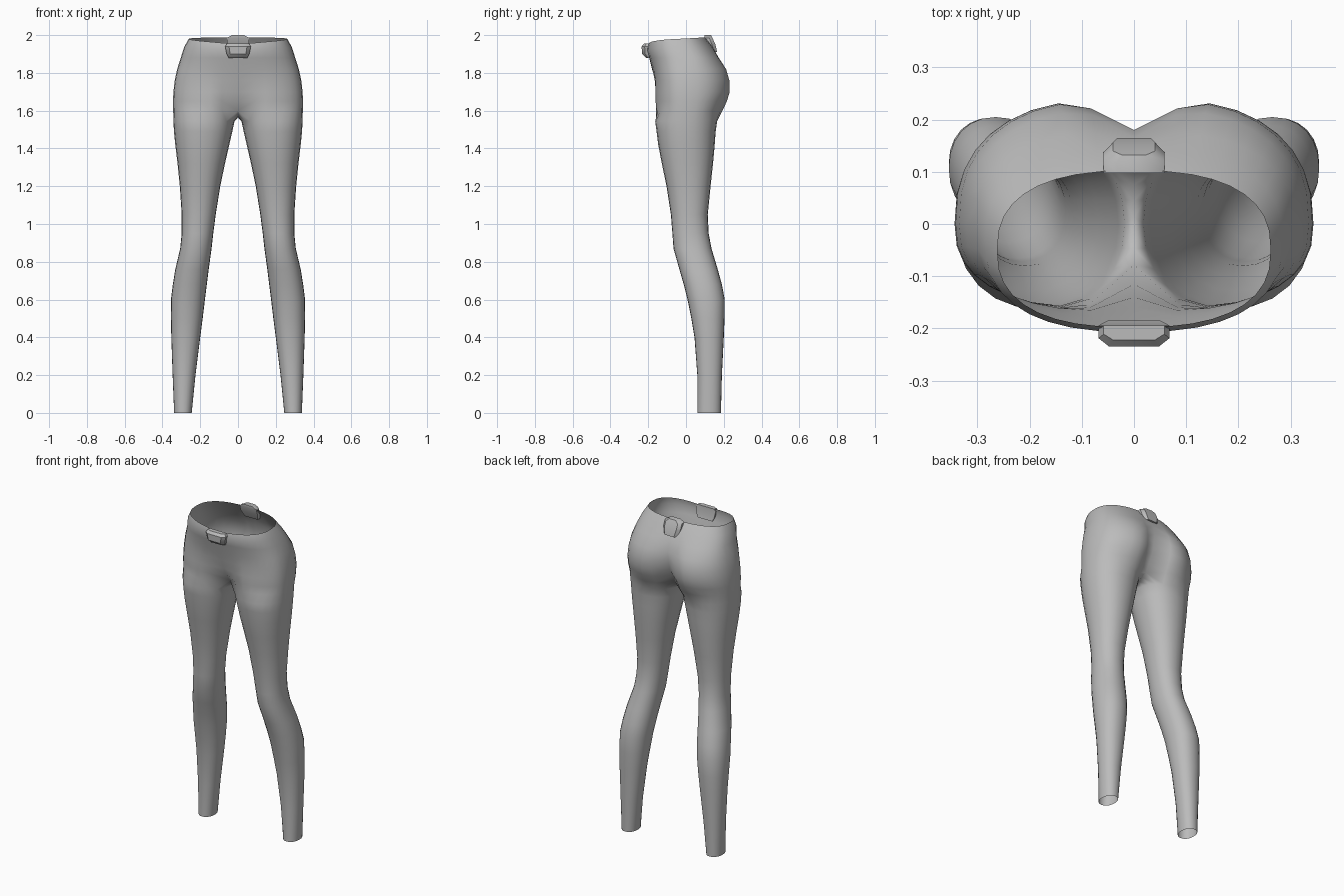
import bpy, bmesh, math

if "Cube" in bpy.data.objects:
    bpy.data.objects.remove(bpy.data.objects["Cube"])

grey = bpy.data.materials.new("grey fabric")
grey.diffuse_color = (0.5, 0.5, 0.5, 1)
grey.use_nodes = True
grey.node_tree.nodes["Principled BSDF"].inputs["Base Color"].default_value = grey.diffuse_color

ARC, INNER = 19, 5          # outer arc points, inner thigh points


def spow(v, p):
    return math.copysign(abs(v) ** p, v)


def leg_ring(z, x0, x1, yf, yb):
    """Closed ring around one leg, starting at the front inner corner."""
    cx, cy, rx, ry = (x0 + x1) / 2, (yf + yb) / 2, (x1 - x0) / 2, (yb - yf) / 2
    pts = []
    for i in range(ARC + INNER):
        a = math.radians(-135 + 15 * i)
        pts.append((cx + rx * spow(math.cos(a), 0.92),
                    cy + ry * spow(math.sin(a), 0.92), z))
    return pts


def hip_ring(zf, zb, hw, yc, yf, yb, fdip, bdip):
    """Half outline of the hips from front centre to back centre."""
    pts = []
    for i in range(ARC):
        a = math.radians(-90 + 10 * i)
        x = 0.0 if i in (0, ARC - 1) else hw * math.cos(a) ** 0.8
        s = spow(math.sin(a), 0.8)
        groove = max(0, 1 - x / 0.17) ** 2
        if s < 0:
            y = yc + s * (yc - yf) + fdip * groove
        else:
            y = yc + s * (yb - yc) - bdip * groove
        t = ((math.sin(a) + 1) / 2) ** 0.35
        pts.append((x, y, zf + (zb - zf) * t))
    return pts


# z, inner x, outer x, front y, back y
LEG = [
    (0.00, .245, .338, .060, .185), (0.20, .225, .346, .060, .190),
    (0.40, .200, .353, .045, .200), (0.50, .187, .355, .028, .204),
    (0.60, .175, .355, .008, .205), (0.68, .165, .345, -.012, .190),
    (0.76, .155, .332, -.035, .168), (0.87, .140, .306, -.066, .135),
    (0.95, .131, .298, -.072, .120), (1.05, .118, .298, -.080, .115),
    (1.20, .094, .308, -.103, .130), (1.32, .069, .320, -.128, .143),
    (1.42, .046, .332, -.147, .152), (1.49, .030, .339, -.156, .157),
    (1.545, .018, .342, -.163, .165),
]
# front z, back z, half width, widest y, front y, back y, front dip, back dip
HIPS = [
    (1.60, 1.60, .343, 0, -.168, .205, .09, .10),
    (1.65, 1.65, .344, 0, -.170, .230, .055, .10),
    (1.70, 1.70, .342, 0, -.170, .245, .03, .085),
    (1.76, 1.76, .335, 0, -.170, .243, .01, .07),
    (1.82, 1.82, .322, 0, -.180, .225, 0, .045),
    (1.88, 1.88, .303, 0, -.195, .180, 0, .015),
    (1.92, 1.94, .285, -.03, -.207, .140, 0, 0),
    (1.95, 1.988, .262, -.05, -.198, .102, 0, 0),
]

# Leggings: leg loft, saddle at the crotch, hip loft, then mirrored
bm = bmesh.new()
rings = [[bm.verts.new(p) for p in leg_ring(*r)] for r in LEG]
hips = [[bm.verts.new(p) for p in hip_ring(*r)] for r in HIPS]
back, front = hips[0][-1].co, hips[0][0].co
saddle = []
for k in range(1, INNER + 1):
    t = k / (INNER + 1)
    saddle.append(bm.verts.new((0, back.y + (front.y - back.y) * t,
                                1.60 - 0.036 * math.sin(math.pi * t))))
rings.append(hips[0] + saddle)
n = ARC + INNER
for a, b in zip(rings, rings[1:]):
    for i in range(n):
        j = (i + 1) % n
        bm.faces.new((a[i], a[j], b[j], b[i]))
for a, b in zip(hips, hips[1:]):
    for i in range(ARC - 1):
        bm.faces.new((a[i], a[i + 1], b[i + 1], b[i]))
for f in bm.faces:
    f.smooth = True
me = bpy.data.meshes.new("leggings")
bm.to_mesh(me)
bm.free()
me.materials.append(grey)
leggings = bpy.data.objects.new("leggings", me)
bpy.context.collection.objects.link(leggings)
mod = leggings.modifiers.new("mirror", 'MIRROR')
mod.use_clip = True
mod.merge_threshold = 0.0005


def tab(name, rows):
    """Rounded waist tab; rows are (z, half width, outer y, inner y)."""
    bm = bmesh.new()
    loops = []
    for z, hw, yo, yi in rows:
        ym = yo + (yi - yo) * 0.4
        loops.append([bm.verts.new(p) for p in (
            (-hw, yi, z), (-hw, ym, z), (-hw * .7, yo, z),
            (hw * .7, yo, z), (hw, ym, z), (hw, yi, z))])
    for a, b in zip(loops, loops[1:]):
        for i in range(6):
            j = (i + 1) % 6
            bm.faces.new((a[i], a[j], b[j], b[i]))
    bm.faces.new(loops[0])
    bm.faces.new(loops[-1])
    bmesh.ops.recalc_face_normals(bm, faces=bm.faces[:])
    me = bpy.data.meshes.new(name)
    bm.to_mesh(me)
    bm.free()
    me.materials.append(grey)
    ob = bpy.data.objects.new(name, me)
    bpy.context.collection.objects.link(ob)
    bpy.ops.object.select_all(action='DESELECT')
    ob.select_set(True)
    bpy.context.view_layer.objects.active = ob
    bpy.ops.object.shade_smooth_by_angle(angle=math.radians(40))


# Waist tabs at the front and back
tab("front_tab", [(1.955, .058, -.222, -.195), (1.94, .068, -.235, -.195),
                  (1.90, .060, -.233, -.19), (1.88, .050, -.212, -.185)])
tab("back_tab", [(2.0, .032, .132, .098), (1.985, .058, .140, .098),
                 (1.95, .058, .156, .11), (1.91, .045, .165, .13)])
